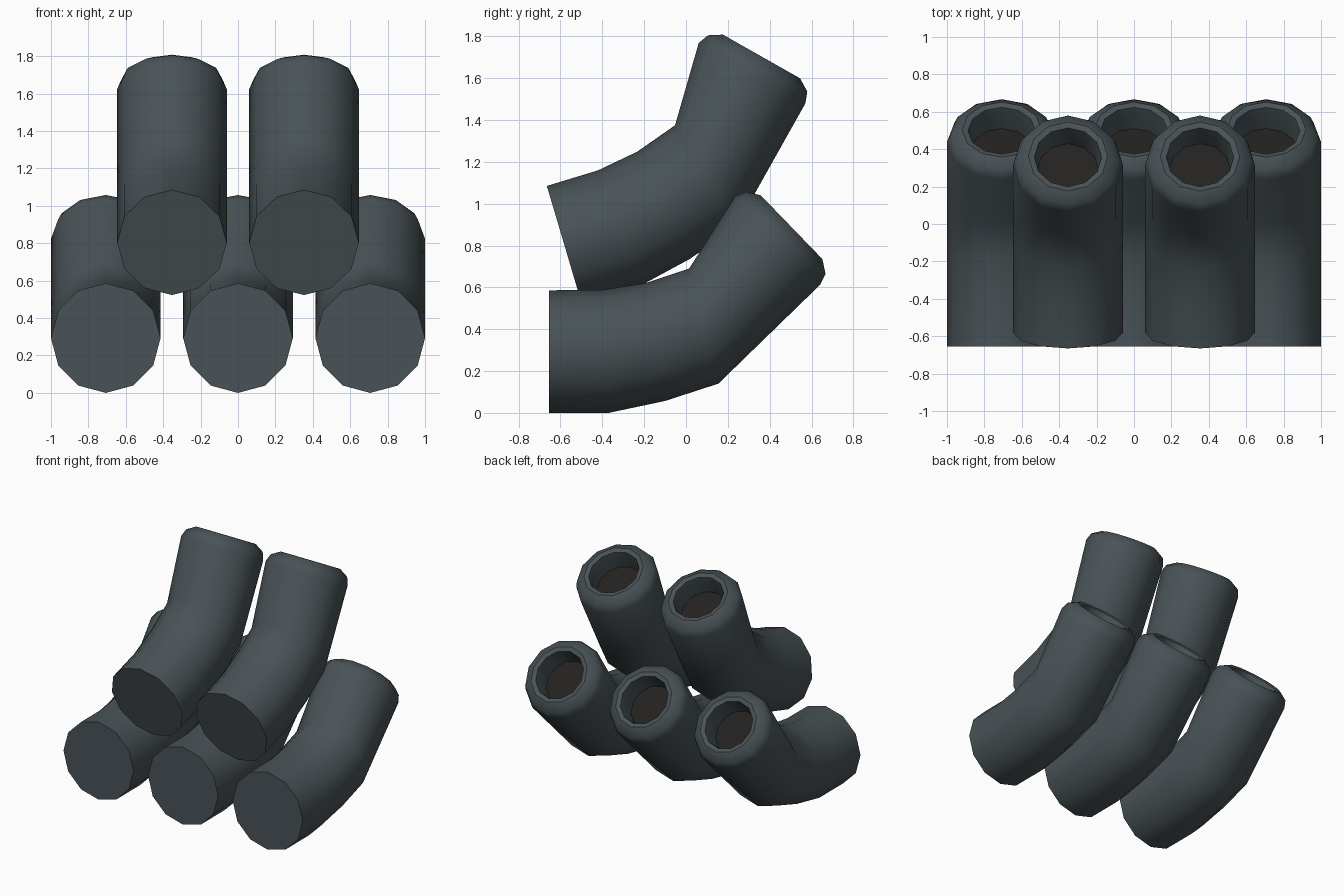
import bpy, bmesh, math
from mathutils import Vector

if "Cube" in bpy.data.objects:
    bpy.data.objects.remove(bpy.data.objects["Cube"])

R, SIDES = 0.293, 12


def material(name, rgb):
    m = bpy.data.materials.new(name)
    m.diffuse_color = (*rgb, 1)
    m.use_nodes = True
    m.node_tree.nodes["Principled BSDF"].inputs["Base Color"].default_value = m.diffuse_color
    return m


slate = material("slate grey", (0.066, 0.085, 0.093))
dark = material("dark hollow", (0.018, 0.016, 0.015))

# Bent body: bottom and top (y, z) of each ring, half width R
BODY = [((-0.655, 0.0), (-0.655, 0.586)),
        ((-0.37, 0.0), (-0.40, 0.588)),
        ((-0.10, 0.057), (-0.196, 0.62)),
        ((0.155, 0.14), (0.015, 0.69))]
# Rounded mouth and hollow: (radius, distance along the mouth axis)
MOUTH = [(R, 0.0), (0.273, 0.054), (0.212, 0.092), (0.18, 0.084),
         (0.172, 0.04), (0.165, -0.06)]
MOUTH_CENTRE, MOUTH_ANGLE = Vector((0.4385, 0.824)), math.radians(44)


def make_rings():
    rings = [(Vector(b), Vector(t), R) for b, t in BODY]
    axis = Vector((math.cos(MOUTH_ANGLE), math.sin(MOUTH_ANGLE)))
    up = Vector((-axis.y, axis.x))
    for r, d in MOUTH:
        c = MOUTH_CENTRE + axis * d
        rings.append((c - up * r, c + up * r, r))
    return rings


def pipe_mesh():
    bm = bmesh.new()
    loops = []
    for b, t, r in make_rings():
        c, h = (b + t) / 2, (t - b) / 2
        loop = []
        for i in range(SIDES):
            a = 2 * math.pi * i / SIDES
            p = c + h * math.cos(a)
            loop.append(bm.verts.new((r * math.sin(a), p.x, p.y)))
        loops.append(loop)
    for l0, l1 in zip(loops, loops[1:]):
        for i in range(SIDES):
            j = (i + 1) % SIDES
            bm.faces.new((l0[i], l0[j], l1[j], l1[i]))
    bm.faces.new(loops[0])
    # dark floor of the hollow
    bm.faces.new(loops[-1]).material_index = 1
    bmesh.ops.recalc_face_normals(bm, faces=bm.faces)
    me = bpy.data.meshes.new("pipe")
    bm.to_mesh(me)
    bm.free()
    me.materials.append(slate)
    me.materials.append(dark)
    return me


def add_pipe(name, x, start, tilt):
    """Place a pipe with its back-end centre at start (y, z), tilted about x."""
    me = pipe_mesh()
    c, s = math.cos(tilt), math.sin(tilt)
    for v in me.vertices:
        y, z = v.co.y + 0.655, v.co.z - 0.293
        v.co = (v.co.x + x, start[0] + y * c - z * s, start[1] + y * s + z * c)
    ob = bpy.data.objects.new(name, me)
    bpy.context.collection.objects.link(ob)
    bpy.ops.object.select_all(action='DESELECT')
    ob.select_set(True)
    bpy.context.view_layer.objects.active = ob
    bpy.ops.object.shade_smooth_by_angle(angle=math.radians(40))


# Lower row of three, upper row of two tilted further up
for i, x in enumerate((-0.707, 0, 0.707)):
    add_pipe(f"lower_pipe_{i + 1}", x, (-0.655, 0.293), 0)
for i, x in enumerate((-0.353, 0.353)):
    add_pipe(f"upper_pipe_{i + 1}", x, (-0.582, 0.804), math.radians(16.5))
